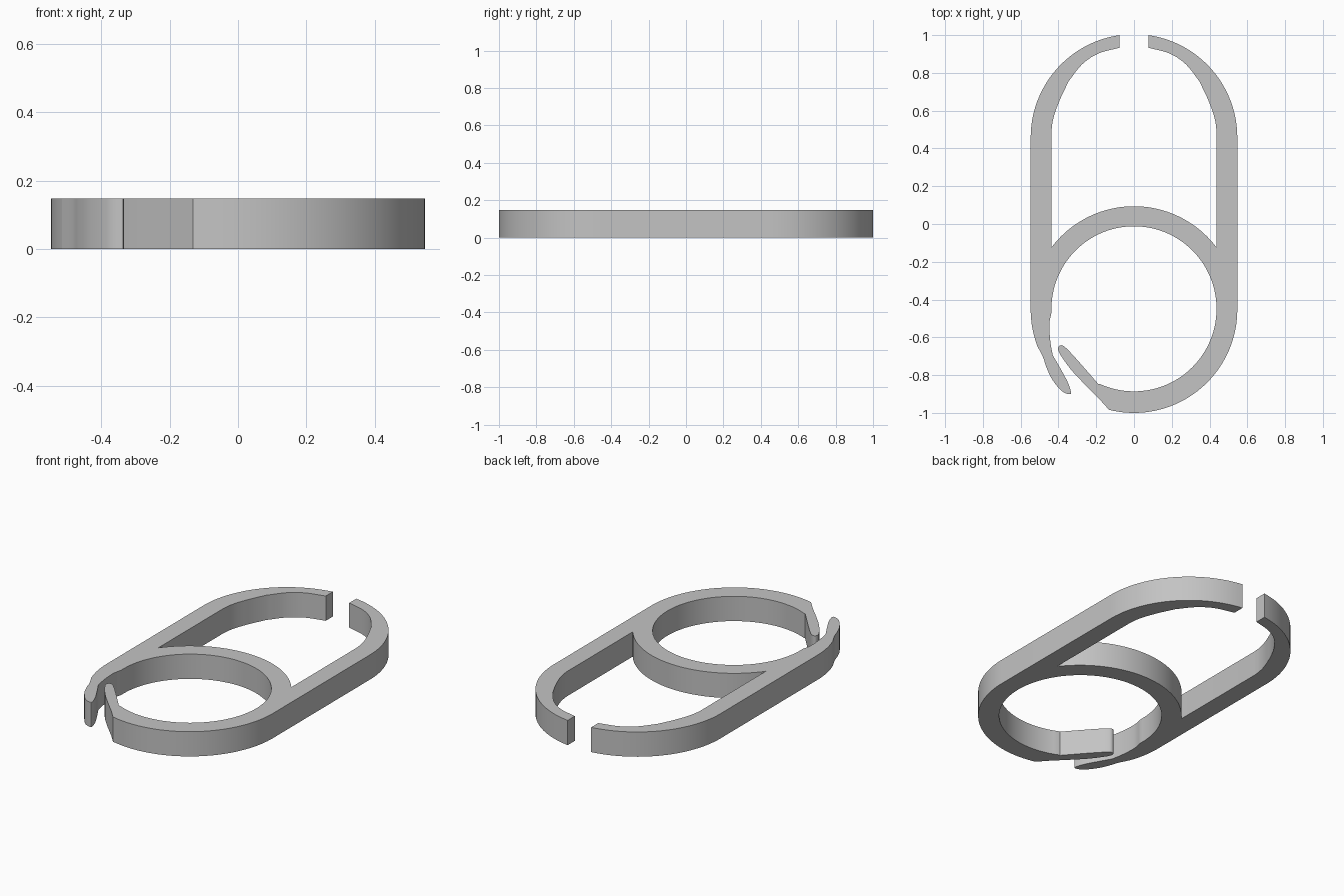
import bpy, bmesh, math
from mathutils import Vector

cube = bpy.data.objects.get("Cube")
if cube:
    bpy.data.objects.remove(cube)

THICK = 0.147
R_OUT, R_IN = 0.547, 0.437
RING_Y, LOOP_Y = -0.453, 0.458
GAP = 0.077


def arc(cy, r, start, end, steps):
    """Points on a circle centred on the y axis, angles in degrees."""
    pts = []
    for i in range(steps + 1):
        a = math.radians(start + (end - start) * i / steps)
        pts.append((r * math.cos(a), cy + r * math.sin(a)))
    return pts


def smooth(points, steps=5):
    """Catmull-Rom curve through the points."""
    p = [Vector(q) for q in points]
    p = [2 * p[0] - p[1]] + p + [2 * p[-1] - p[-2]]
    out = []
    for a, b, c, d in zip(p, p[1:], p[2:], p[3:]):
        for i in range(steps):
            t = i / steps
            out.append(0.5 * (2 * b + (c - a) * t + (2 * a - 5 * b + 4 * c - d) * t ** 2
                              + (3 * b - a - 3 * c + d) * t ** 3))
    return [tuple(v) for v in out] + [tuple(p[-2])]


def mirror(points):
    return [(-x, y) for x, y in reversed(points)]


# Upper open loop: outer arc and its thinning inner edge (right half)
gap_angle = math.degrees(math.acos(GAP / R_OUT))
outer_top = arc(LOOP_Y, R_OUT, gap_angle, 0, 24)
inner_top = (smooth([(0.437, 0.49), (0.431, 0.54), (0.415, 0.60), (0.383, 0.68)])
             + smooth([(0.345, 0.757), (0.275, 0.845), (0.19, 0.902), (GAP, 0.933)]))

# Overlapping clasp tips at the lower left
inner_tip = ([(-0.185, -0.925)]
             + smooth([(-0.26, -0.85), (-0.33, -0.775), (-0.385, -0.70), (-0.402, -0.662),
                       (-0.392, -0.643), (-0.365, -0.652), (-0.30, -0.72), (-0.19, -0.846)]))
outer_tip = (smooth([(-0.437, -0.47), (-0.448, -0.53), (-0.443, -0.62), (-0.43, -0.695)])
             + smooth([(-0.395, -0.755), (-0.352, -0.835), (-0.334, -0.888), (-0.343, -0.901),
                       (-0.385, -0.882), (-0.435, -0.82), (-0.465, -0.755), (-0.482, -0.705),
                       (-0.515, -0.64)]))

# Full outline, traced clockwise from the right side of the upper gap
shoulder = math.degrees(math.acos(R_IN / R_OUT))
outline = (outer_top
           + arc(RING_Y, R_OUT, 0, -104, 40)
           + inner_tip
           + arc(RING_Y + 0.004, R_IN, -114, 180, 90)
           + outer_tip
           + arc(RING_Y, R_OUT, 200, 180, 8)
           + mirror(outer_top)
           + mirror(inner_top)
           + arc(RING_Y, R_OUT, 180 - shoulder, shoulder, 40)
           + inner_top)

# Extrude the outline into a flat clip
bm = bmesh.new()
bottom = bm.faces.new([bm.verts.new((x, y, 0)) for x, y in outline])
ext = bmesh.ops.extrude_face_region(bm, geom=[bottom], use_keep_orig=True)
top_verts = [g for g in ext["geom"] if isinstance(g, bmesh.types.BMVert)]
bmesh.ops.translate(bm, verts=top_verts, vec=(0, 0, THICK))
bmesh.ops.remove_doubles(bm, verts=bm.verts, dist=0.0005)
bmesh.ops.recalc_face_normals(bm, faces=bm.faces)
bmesh.ops.triangulate(bm, faces=[f for f in bm.faces if len(f.verts) > 4])

mesh = bpy.data.meshes.new("ring_clip")
bm.to_mesh(mesh)
bm.free()
clip = bpy.data.objects.new("ring_clip", mesh)
bpy.context.collection.objects.link(clip)

# Plain grey material
grey = bpy.data.materials.new("light_grey")
grey.use_nodes = True
colour = (0.55, 0.55, 0.55, 1)
grey.diffuse_color = colour
grey.node_tree.nodes["Principled BSDF"].inputs["Base Color"].default_value = colour
mesh.materials.append(grey)

bpy.ops.object.select_all(action="DESELECT")
clip.select_set(True)
bpy.context.view_layer.objects.active = clip
bpy.ops.object.shade_smooth_by_angle(angle=math.radians(30))
